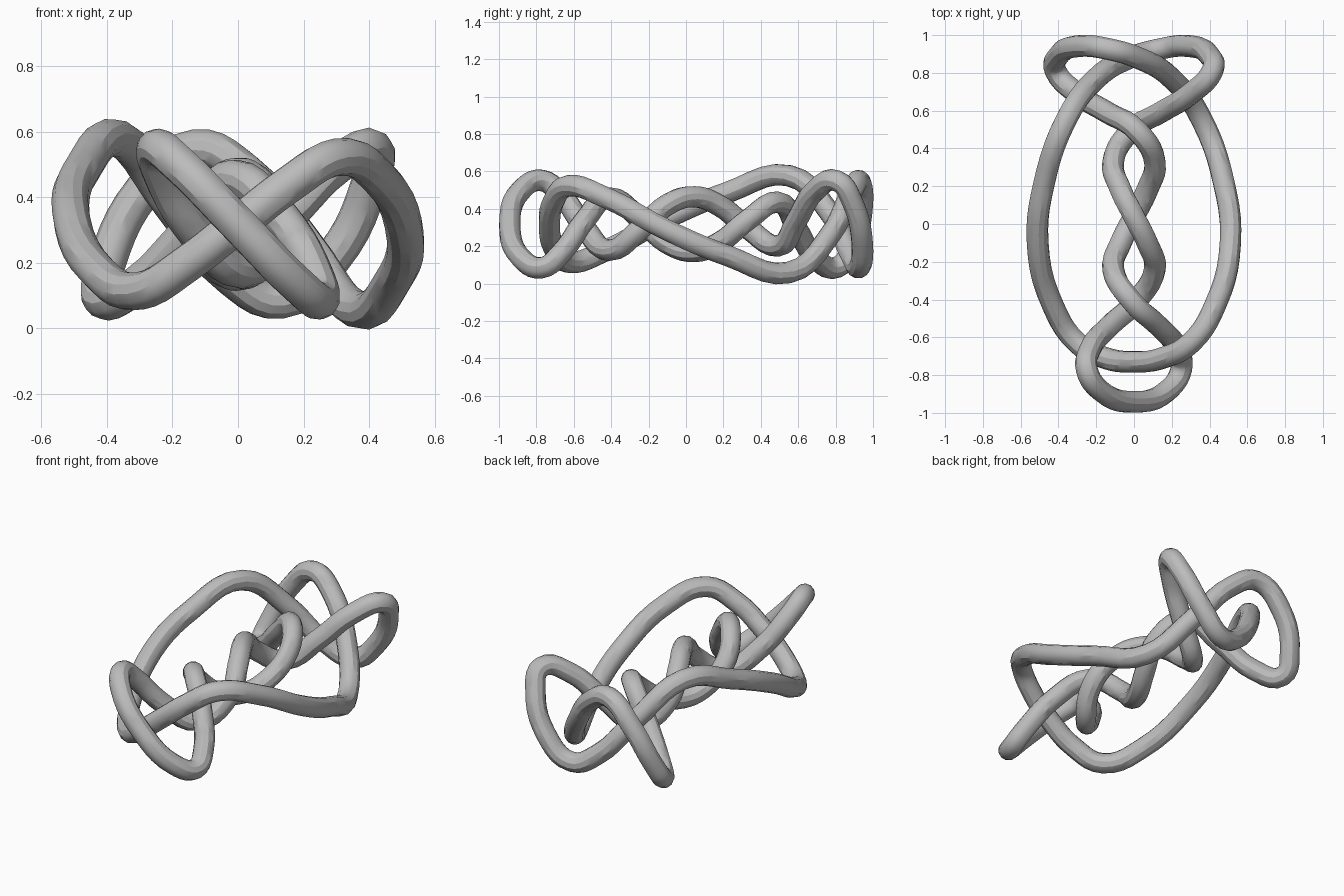
import bpy

cube = bpy.data.objects.get("Cube")
if cube:
    bpy.data.objects.remove(cube, do_unlink=True)

RADIUS = 0.058
MID_Z = 0.318

# Half of the closed knot, from the front of the big ring to the front of the small loop
half = [
    (0, -0.73, MID_Z), (0.15, -0.71, 0.435), (0.3, -0.63, 0.522), (0.43, -0.43, 0.46),
    (0.51, -0.1, 0.285), (0.475, 0.22, 0.15), (0.36, 0.55, 0.059), (0.2, 0.77, 0.26),
    (0.02, 0.88, 0.48), (-0.13, 0.925, 0.55), (-0.29, 0.942, 0.42), (-0.4, 0.89, 0.2),
    (-0.415, 0.81, 0.088), (-0.3, 0.69, 0.14), (-0.14, 0.59, 0.3), (0.02, 0.49, 0.435),
    (0.11, 0.33, 0.34), (0.07, 0.18, 0.22), (0, 0.04, 0.172), (-0.07, -0.1, 0.215),
    (-0.11, -0.24, 0.34), (-0.01, -0.41, 0.458), (0.13, -0.54, 0.34), (0.235, -0.67, 0.16),
    (0.25, -0.77, 0.085), (0.18, -0.88, 0.135), (0, -0.942, MID_Z),
]

# The other half is the same path turned half a turn about the long axis
other = [(-x, y, 2 * MID_Z - z) for x, y, z in reversed(half[1:-1])]
points = half + other

# Round tube along the closed path
curve = bpy.data.curves.new("knot_tube", "CURVE")
curve.dimensions = "3D"
curve.resolution_u = 5
curve.bevel_depth = RADIUS
curve.bevel_resolution = 4
spline = curve.splines.new("BEZIER")
spline.bezier_points.add(len(points) - 1)
spline.use_cyclic_u = True
for bp, co in zip(spline.bezier_points, points):
    bp.co = co
for bp in spline.bezier_points:
    bp.handle_left_type = bp.handle_right_type = "AUTO"

# Plain grey surface
grey = bpy.data.materials.new("grey")
color = (0.5, 0.5, 0.5, 1)
grey.diffuse_color = color
grey.use_nodes = True
grey.node_tree.nodes["Principled BSDF"].inputs["Base Color"].default_value = color
curve.materials.append(grey)

# Turn the tube into a smooth mesh
tube = bpy.data.objects.new("knot_tube", curve)
bpy.context.collection.objects.link(tube)
bpy.ops.object.select_all(action="DESELECT")
tube.select_set(True)
bpy.context.view_layer.objects.active = tube
bpy.ops.object.convert(target="MESH")
bpy.ops.object.shade_smooth_by_angle()
